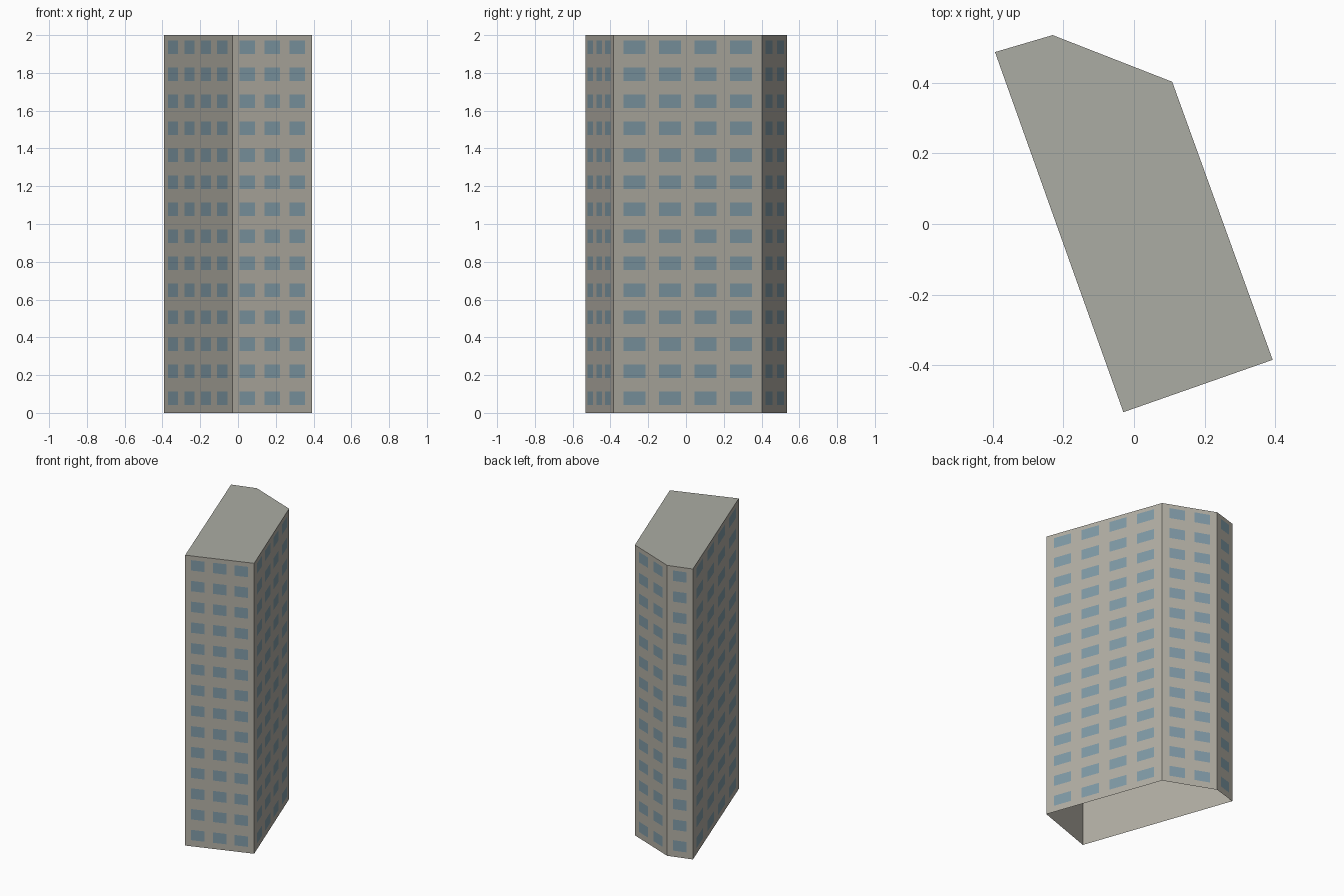
import bpy
from mathutils import Vector

cube = bpy.data.objects.get("Cube")
if cube:
    bpy.data.objects.remove(cube, do_unlink=True)

HEIGHT = 2.0
FLOORS = 14
# Footprint corners, counter-clockwise, each with the window count of the wall that follows
FOOTPRINT = [
    ((-0.393, 0.486), 4),
    ((-0.03, -0.532), 3),
    ((0.392, -0.384), 4),
    ((0.108, 0.402), 2),
    ((-0.23, 0.534), 1),
]


def material(name, colour):
    mat = bpy.data.materials.new(name)
    mat.use_nodes = True
    mat.diffuse_color = (*colour, 1)
    mat.node_tree.nodes["Principled BSDF"].inputs["Base Color"].default_value = (*colour, 1)
    return mat


def mesh_object(name, verts, faces, *mats):
    mesh = bpy.data.meshes.new(name)
    mesh.from_pydata(verts, [], faces)
    for mat in mats:
        mesh.materials.append(mat)
    obj = bpy.data.objects.new(name, mesh)
    bpy.context.collection.objects.link(obj)
    return obj


wall_mat = material("warm grey wall", (0.45, 0.43, 0.375))
roof_mat = material("grey roof", (0.41, 0.415, 0.37))
glass_mat = material("blue grey glass", (0.215, 0.325, 0.385))

# Tower shell: walls and roof, open underneath
corners = [Vector((*p, 0)) for p, _ in FOOTPRINT]
n = len(corners)
up = Vector((0, 0, HEIGHT))
walls = [(i, (i + 1) % n, (i + 1) % n + n, i + n) for i in range(n)]
roof = tuple(range(n, 2 * n))
tower = mesh_object("tower", corners + [c + up for c in corners], walls + [roof],
                    wall_mat, roof_mat)
for face in tower.data.polygons:
    face.material_index = 1 if face.normal.z > 0.5 else 0

# Window panes: evenly spaced on each wall, just proud of the surface
GAP, MARGIN, PROUD = 0.6, 0.45, 0.002
storey = HEIGHT / FLOORS
for i, (_, count) in enumerate(FOOTPRINT):
    start, edge = corners[i], corners[(i + 1) % n] - corners[i]
    outward = Vector((edge.y, -edge.x, 0)).normalized() * PROUD
    pane = 1 / (count + GAP * (count - 1) + 2 * MARGIN)
    verts, faces = [], []
    for floor in range(FLOORS):
        low, high = (floor + 0.3) * storey, (floor + 0.8) * storey
        for column in range(count):
            left = (MARGIN + column * (1 + GAP)) * pane
            base = len(verts)
            for t, z in ((left, low), (left + pane, low), (left + pane, high), (left, high)):
                verts.append(start + edge * t + outward + Vector((0, 0, z)))
            faces.append(range(base, base + 4))
    mesh_object(f"windows_wall_{i + 1}", verts, [tuple(f) for f in faces], glass_mat)
